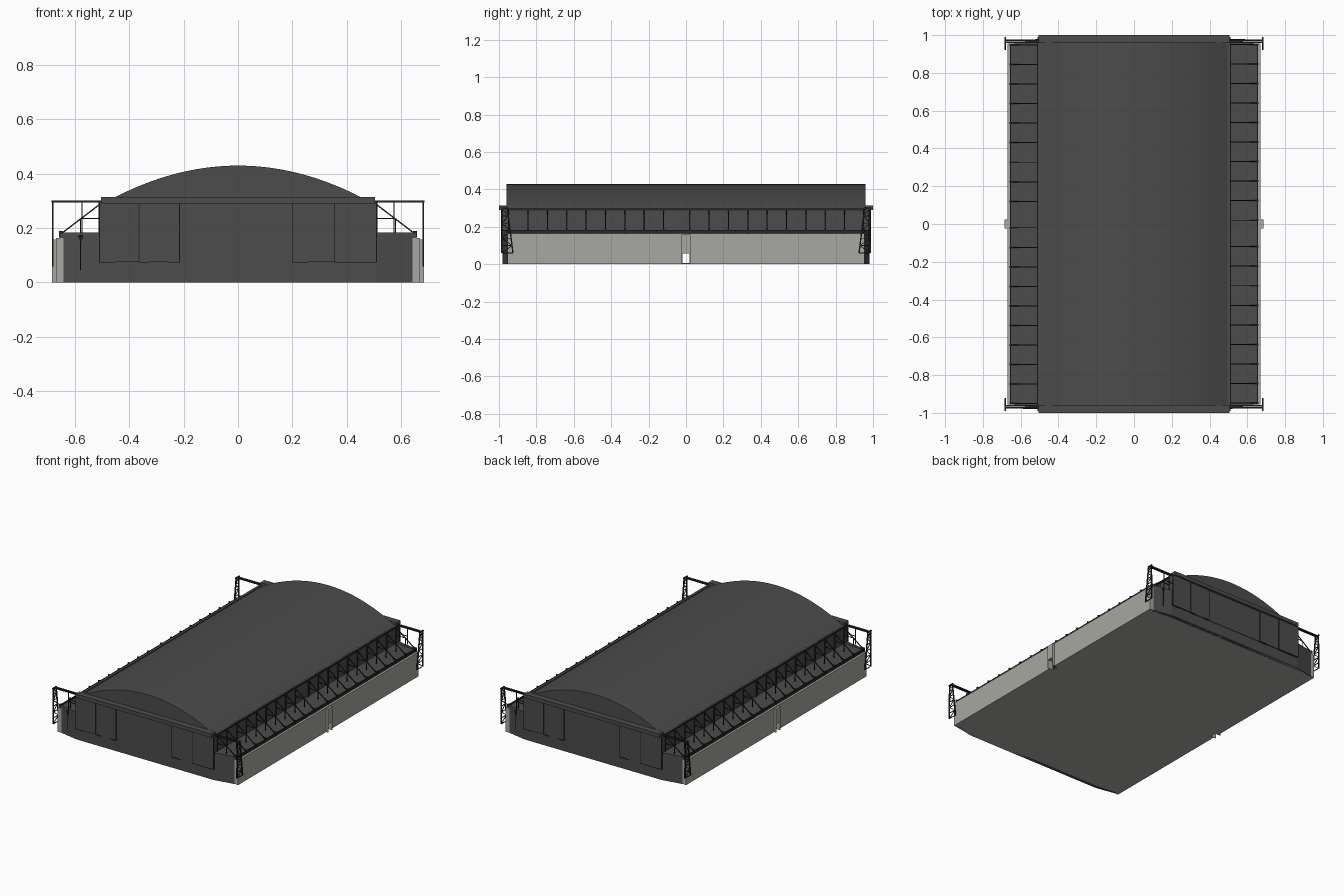
import bpy, bmesh, math
from mathutils import Vector, Matrix

cube = bpy.data.objects.get("Cube")
if cube:
    bpy.data.objects.remove(cube)


def material(name, rgb):
    m = bpy.data.materials.new(name)
    m.use_nodes = True
    color = (*rgb, 1)
    m.diffuse_color = color
    bsdf = next(n for n in m.node_tree.nodes if n.type == 'BSDF_PRINCIPLED')
    bsdf.inputs["Base Color"].default_value = color
    bsdf.inputs["Roughness"].default_value = 0.9
    return m


DARK = material("dark_sheet", (0.072, 0.072, 0.072))
STEEL = material("black_steel", (0.02, 0.02, 0.02))
LIGHT = material("pale_concrete", (0.39, 0.39, 0.36))


def finish(name, bm, mat, turn=False):
    """Store the mesh; turn spins it half way round for the opposite end."""
    if turn:
        bm.transform(Matrix.Rotation(math.pi, 4, 'Z'))
    bmesh.ops.recalc_face_normals(bm, faces=bm.faces)
    mesh = bpy.data.meshes.new(name)
    bm.to_mesh(mesh)
    bm.free()
    mesh.materials.append(mat)
    obj = bpy.data.objects.new(name, mesh)
    bpy.context.collection.objects.link(obj)
    return obj


def add_box(bm, x, y, z):
    size = [b - a for a, b in (x, y, z)]
    mid = [(a + b) / 2 for a, b in (x, y, z)]
    bmesh.ops.create_cube(bm, size=1, matrix=Matrix.Translation(mid) @ Matrix.Diagonal((*size, 1)))


def add_bar(bm, a, b, r=0.002):
    a, b = Vector(a), Vector(b)
    d = b - a
    rot = d.to_track_quat('Z', 'Y').to_matrix().to_4x4()
    spin = Matrix.Rotation(math.pi / 4, 4, 'Z')
    bmesh.ops.create_cone(bm, cap_ends=True, segments=4, radius1=r * 1.4, radius2=r * 1.4,
                          depth=d.length, matrix=Matrix.Translation((a + b) / 2) @ rot @ spin)


def add_prism(bm, points, move):
    face = bm.faces.new([bm.verts.new(p) for p in points])
    out = bmesh.ops.extrude_face_region(bm, geom=[face])
    bmesh.ops.translate(bm, vec=move, verts=[v for v in out["geom"] if isinstance(v, bmesh.types.BMVert)])


# Floor slab with gently tapered ends
bm = bmesh.new()
plan = [(0.643, -0.95), (0.643, 0.95), (0.51, 0.975), (-0.51, 0.975),
        (-0.643, 0.95), (-0.643, -0.95), (-0.51, -0.975), (0.51, -0.975)]
add_prism(bm, [(x, y, 0) for x, y in plan], (0, 0, 0.006))
finish("floor", bm, LIGHT)

# Arched roof
bm = bmesh.new()
xs = [-0.505 + 1.01 * i / 32 for i in range(33)]
arch = [(x, -0.96, 0.43 - 0.12 * (x / 0.46) ** 2) for x in xs]
add_prism(bm, arch, (0, 1.92, 0))
roof = finish("arched_roof", bm, DARK)
bpy.context.view_layer.objects.active = roof
roof.select_set(True)
bpy.ops.object.shade_smooth_by_angle(angle=math.radians(30))
roof.select_set(False)

# Both long sides: identical after a half turn
for side, turn in (("left", False), ("right", True)):
    # Outer wall with a doorway
    bm = bmesh.new()
    add_box(bm, (0.643, 0.67), (-0.955, -0.02), (0, 0.163))
    add_box(bm, (0.643, 0.67), (0.02, 0.955), (0, 0.163))
    add_box(bm, (0.643, 0.67), (-0.02, 0.02), (0.058, 0.163))
    finish(side + "_outer_wall", bm, LIGHT, turn)

    # Porch box around the doorway
    bm = bmesh.new()
    add_box(bm, (0.67, 0.685), (-0.024, 0.024), (0.058, 0.158))
    for y in (-0.024, 0.02):
        add_box(bm, (0.67, 0.685), (y, y + 0.004), (0, 0.058))
    finish(side + "_door_surround", bm, LIGHT, turn)

    # Lean-to roof and upper side wall
    bm = bmesh.new()
    add_box(bm, (0.505, 0.655), (-0.955, 0.955), (0.163, 0.18))
    finish(side + "_lean_to_roof", bm, DARK, turn)
    bm = bmesh.new()
    add_box(bm, (0.495, 0.508), (-0.96, 0.96), (0.175, 0.298))
    finish(side + "_upper_wall", bm, DARK, turn)

    # Eave beam and gutter rail
    bm = bmesh.new()
    add_box(bm, (0.498, 0.513), (-0.965, 0.965), (0.286, 0.297))
    add_box(bm, (0.65, 0.656), (-0.955, 0.955), (0.168, 0.184))
    finish(side + "_eave_beams", bm, STEEL, turn)

    # Row of braced ribs
    bm = bmesh.new()
    ribs = [0.02 + 0.1035 * i for i in range(10)] + [-0.12 - 0.1035 * i for i in range(9)]
    for y in ribs:
        y = max(-0.95, min(0.95, y))
        add_bar(bm, (0.508, y, 0.288), (0.65, y, 0.18), 0.0025)
        add_bar(bm, (0.51, y, 0.18), (0.51, y, 0.29), 0.003)
        add_bar(bm, (0.51, y, 0.235), (0.579, y, 0.235))
        add_bar(bm, (0.579, y, 0.18), (0.579, y, 0.235))
        add_box(bm, (0.645, 0.659), (y - 0.005, y + 0.005), (0.165, 0.19))
    finish(side + "_roof_ribs", bm, STEEL, turn)

# Both ends: identical after a half turn
for end, turn in (("front", False), ("back", True)):
    # End wall, low wings and tall centre
    bm = bmesh.new()
    outer = [(-0.643, -0.955), (-0.51, -0.98), (0.51, -0.98), (0.643, -0.955)]
    inner = [(0.643, -0.94), (0.51, -0.955), (-0.51, -0.955), (-0.643, -0.94)]
    add_prism(bm, [(x, y, 0) for x, y in outer + inner], (0, 0, 0.183))
    add_box(bm, (-0.51, 0.51), (-0.974, -0.95), (0.075, 0.296))
    finish(end + "_wall", bm, DARK, turn)

    # Sliding door leaves, stepped from the middle outwards
    bm = bmesh.new()
    edges = [-0.51, -0.365, -0.215, 0.2, 0.355, 0.51]
    for i, (a, b) in enumerate(zip(edges, edges[1:])):
        depth = -0.983 - 0.003 * abs(i - 2)
        add_box(bm, (a, b), (depth, -0.972), (0.075, 0.29))
    finish(end + "_sliding_doors", bm, DARK, turn)

    # Dark joints between leaves and along the sill
    bm = bmesh.new()
    for x in edges:
        add_box(bm, (x - 0.0015, x + 0.0015), (-0.99, -0.98), (0.075, 0.29))
    for a, b in ((-0.51, -0.455), (-0.365, -0.325), (-0.255, -0.215), (0.2, 0.26), (0.355, 0.51)):
        add_box(bm, (a, b), (-0.99, -0.98), (0.073, 0.076))
    finish(end + "_door_joints", bm, STEEL, turn)

    # Canopy beam over the doors
    bm = bmesh.new()
    add_box(bm, (-0.505, 0.505), (-1.0, -0.958), (0.29, 0.315))
    finish(end + "_canopy", bm, DARK, turn)

    # Door rails running out to lattice towers
    bm = bmesh.new()
    for s in (-1, 1):
        x = 0.682 * s
        for y in (-0.972, -0.962):
            add_bar(bm, (0.5 * s, y, 0.298), (x, y, 0.298), 0.004)
        add_bar(bm, (x, -0.99, 0.298), (x, -0.95, 0.298), 0.004)
        foot, top = (-0.985, -0.925), (-0.982, -0.955)

        def leg(k, t):
            return (x, foot[k] + (top[k] - foot[k]) * t, 0.06 + 0.238 * t)

        for k in (0, 1):
            add_bar(bm, leg(k, 0), leg(k, 1), 0.0035)
        for i in range(6):
            add_bar(bm, leg(i % 2, i / 6), leg(1 - i % 2, (i + 1) / 6))
            add_bar(bm, leg(0, i / 6), leg(1, i / 6))
    finish(end + "_rail_towers", bm, STEEL, turn)

    # Small service frame beside the doors
    bm = bmesh.new()
    y = -0.978
    add_bar(bm, (-0.579, y, 0.045), (-0.579, y, 0.175))
    add_bar(bm, (-0.588, y, 0.172), (-0.57, y, 0.172))
    for s in (-1, 1):
        add_bar(bm, (-0.579 + 0.008 * s, y, 0.172), (-0.579, y, 0.15))
    add_bar(bm, (-0.575, y, 0.18), (-0.575, y, 0.296))
    add_bar(bm, (-0.575, y, 0.235), (-0.51, y, 0.235))
    finish(end + "_service_frame", bm, STEEL, turn)
